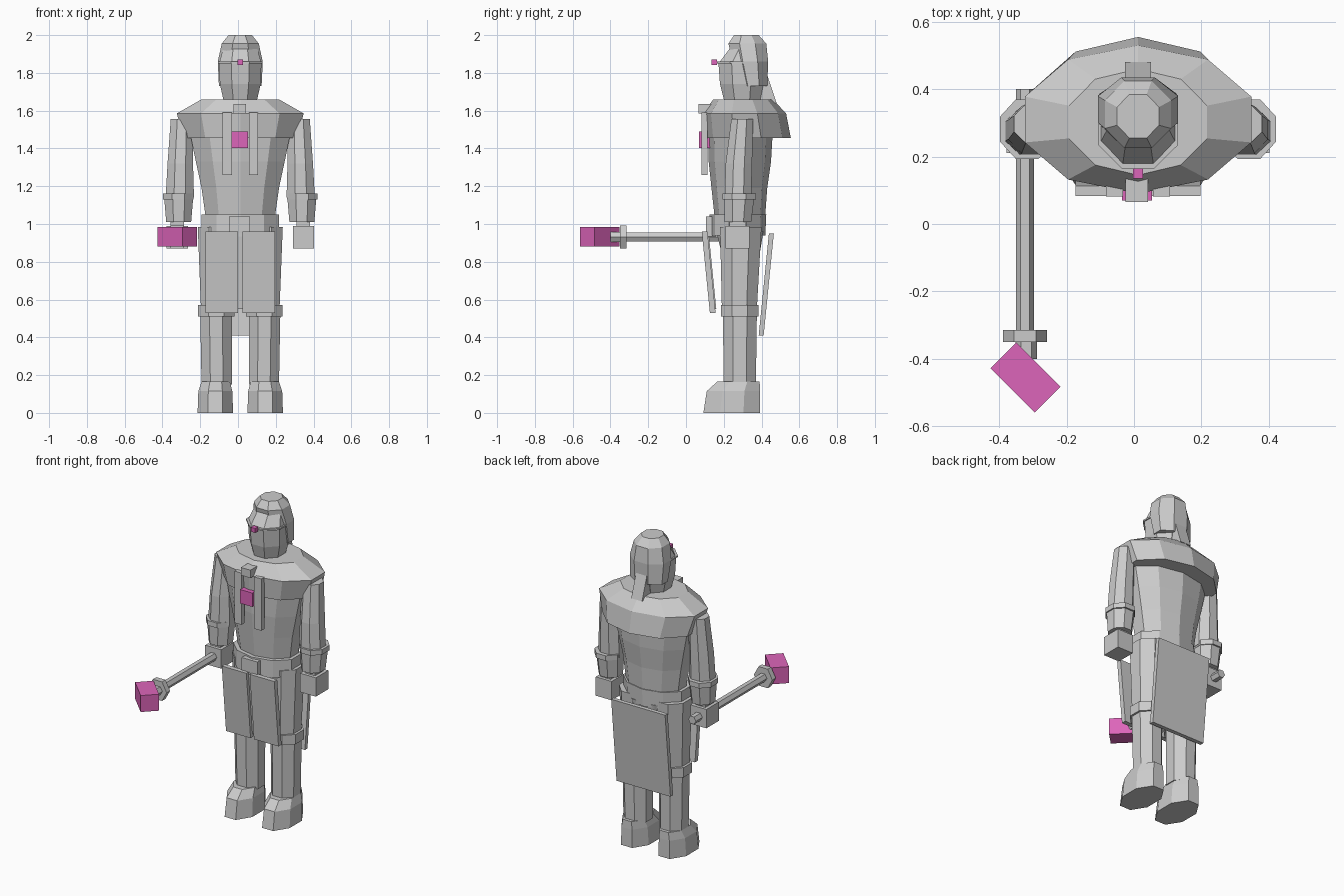
import bpy, bmesh, math
from mathutils import Matrix

if "Cube" in bpy.data.objects:
    bpy.data.objects.remove(bpy.data.objects["Cube"])

CX = 0.012  # body midline


def material(name, rgb):
    m = bpy.data.materials.new(name)
    m.diffuse_color = (*rgb, 1)
    m.use_nodes = True
    m.node_tree.nodes["Principled BSDF"].inputs["Base Color"].default_value = m.diffuse_color
    return m


GREY = material("stone grey", (0.60, 0.60, 0.60))
PINK = material("magenta", (0.72, 0.13, 0.49))


def finish(name, bm, mat):
    bmesh.ops.recalc_face_normals(bm, faces=bm.faces)
    me = bpy.data.meshes.new(name)
    bm.to_mesh(me)
    bm.free()
    me.materials.append(mat)
    ob = bpy.data.objects.new(name, me)
    bpy.context.collection.objects.link(ob)
    return ob


def loft(name, rings, n=8, turn=0.5, mat=GREY):
    """Stack of n-sided rings: (z, x0, x1, y0, y1); turn is in side steps."""
    bm = bmesh.new()
    ang = [2 * math.pi * (i + turn) / n for i in range(n)]
    mx = max(math.cos(a) for a in ang)
    my = max(math.sin(a) for a in ang)
    loops = []
    for z, x0, x1, y0, y1 in rings:
        loops.append([bm.verts.new(((x0 + x1) / 2 + (x1 - x0) / 2 * math.cos(a) / mx,
                                    (y0 + y1) / 2 + (y1 - y0) / 2 * math.sin(a) / my, z)) for a in ang])
    for a, b in zip(loops, loops[1:]):
        for i in range(n):
            j = (i + 1) % n
            bm.faces.new((a[i], a[j], b[j], b[i]))
    bm.faces.new(loops[0])
    bm.faces.new(loops[-1])
    return finish(name, bm, mat)


def sym(z, h, y0, y1):
    """Ring centred on the body midline."""
    return (z, CX - h, CX + h, y0, y1)


def box(name, x, y, z, mat=GREY, rot=0, shear=0):
    """Box from ranges; rot about z, shear moves y with height."""
    bm = bmesh.new()
    bmesh.ops.create_cube(bm, size=1)
    size = [r[1] - r[0] for r in (x, y, z)]
    mid = [(r[0] + r[1]) / 2 for r in (x, y, z)]
    bmesh.ops.scale(bm, vec=size, verts=bm.verts)
    for v in bm.verts:
        v.co.y += shear * v.co.z
    bmesh.ops.transform(bm, matrix=Matrix.Translation(mid) @ Matrix.Rotation(rot, 4, 'Z'), verts=bm.verts)
    return finish(name, bm, mat)


def rod(name, n, x, z, rx, rz, y0, y1, turn=0.0):
    """Straight n-sided rod along y."""
    bm = bmesh.new()
    loops = [[bm.verts.new((x + rx * math.cos(2 * math.pi * (i + turn) / n), y,
                            z + rz * math.sin(2 * math.pi * (i + turn) / n))) for i in range(n)]
             for y in (y0, y1)]
    for i in range(n):
        j = (i + 1) % n
        bm.faces.new((loops[0][i], loops[0][j], loops[1][j], loops[1][i]))
    for l in loops:
        bm.faces.new(l)
    return finish(name, bm, GREY)


# Torso, belt and shoulder cape
loft("torso", [sym(0.98, .185, .15, .42), sym(1.05, .185, .15, .42), sym(1.19, .205, .135, .43),
               sym(1.33, .235, .12, .45), sym(1.50, .27, .115, .46)], 10, 0.5)
loft("belt", [sym(0.94, .205, .125, .42), sym(1.05, .205, .125, .425)], 10, 0.5)
box("buckle", (-.048, .063), (.105, .16), (.935, 1.04))
loft("cape", [sym(1.455, .30, .10, .555), sym(1.585, .336, .09, .53),
              sym(1.66, .205, .145, .46)], 10, 0.5)

# Head, helmet, tail and eyepiece
loft("face", [sym(1.64, .085, .205, .39), sym(1.74, .108, .18, .41), sym(1.85, .112, .172, .41),
              sym(1.94, .088, .24, .40)])
loft("helmet", [sym(1.73, .113, .285, .43), sym(1.86, .119, .245, .435), sym(1.955, .098, .225, .425),
                sym(2.0, .062, .255, .385)])
bm = bmesh.new()
profile = [(.33, 1.735), (.40, 1.65), (.48, 1.64), (.43, 1.79), (.38, 1.79)]
sides = [[bm.verts.new((CX + s * .038, y, z)) for y, z in profile] for s in (-1, 1)]
for i in range(5):
    j = (i + 1) % 5
    bm.faces.new((sides[0][i], sides[0][j], sides[1][j], sides[1][i]))
for s in sides:
    bm.faces.new(s)
finish("helmet_tail", bm, GREY)
loft("visor_band", [sym(1.85, .118, .165, .40), sym(1.86, .118, .165, .40)])
box("eyepiece", (CX - .015, CX + .015), (.135, .165), (1.842, 1.87), PINK)

# Chest straps, clasp and gem
for s, side in ((-1, "right"), (1, "left")):
    a, b = sorted((CX + s * .045, CX + s * .095))
    box("chest_strap_" + side, (a, b), (.082, .115), (1.26, 1.59))
box("clasp", (-.025, .042), (.065, .15), (1.585, 1.635))
box("chest_gem", (-.035, .053), (.07, .13), (1.402, 1.49), PINK)

# Hanging cloth panels, front pair and back
for s, side in ((-1, "right"), (1, "left")):
    a, b = sorted((CX + s * .012, CX + s * .185))
    box("front_panel_" + side, (a, b), (.105, .135), (.53, .96), shear=-.10)
box("front_panel_centre", (CX - .012, CX + .012), (.125, .14), (.55, .96), shear=-.10)
box("back_panel", (CX - .19, CX + .19), (.412, .438), (.41, .95), shear=.10)
loft("pelvis", [sym(.84, .14, .19, .39), sym(.96, .19, .16, .41)])

# Limbs, made for each side of the midline
for s, side in ((-1, "right"), (1, "left")):
    def ring(z, x0, x1, y0, y1):
        a, b = sorted((CX + s * x0, CX + s * x1))
        return (z, a, b, y0, y1)

    loft("thigh_" + side, [ring(.55, .025, .208, .19, .375), ring(.985, .02, .225, .18, .40)])
    loft("knee_band_" + side, [ring(.51, .03, .224, .185, .385), ring(.572, .03, .224, .185, .385)])
    loft("shin_" + side, [ring(.15, .045, .205, .20, .37), ring(.52, .045, .212, .195, .375)])
    loft("boot_" + side, [ring(0, .038, .226, .092, .392), ring(.115, .042, .222, .11, .392),
                          ring(.165, .055, .205, .165, .39)])
    loft("upper_arm_" + side, [ring(1.14, .245, .395, .205, .345), ring(1.32, .25, .385, .21, .35),
                               ring(1.555, .25, .368, .24, .355)])
    loft("cuff_" + side, [ring(1.13, .248, .41, .193, .37), ring(1.162, .248, .41, .193, .37)])
    loft("forearm_" + side, [ring(1.01, .26, .392, .205, .345), ring(1.13, .25, .402, .20, .36)])
    h = ring(0, .278, .39, 0, 0)
    box("hand_" + side, (h[1], h[2]), (.21, .335), (.87, .99))
    box("wrist_" + side, (h[1] + .02, h[2] - .02), (.23, .315), (.98, 1.03))

# Hammer held forward in the right hand
rod("hammer_shaft", 6, -.323, .932, .027, .027, -.33, .40)
rod("hammer_collar", 6, -.323, .932, .065, .07, -.35, -.315)
rod("hammer_neck", 6, -.32, .932, .032, .03, -.40, -.34)
box("hammer_head", (-.415, -.229), (-.51, -.402), (.88, .985), PINK, rot=-math.pi / 4)
